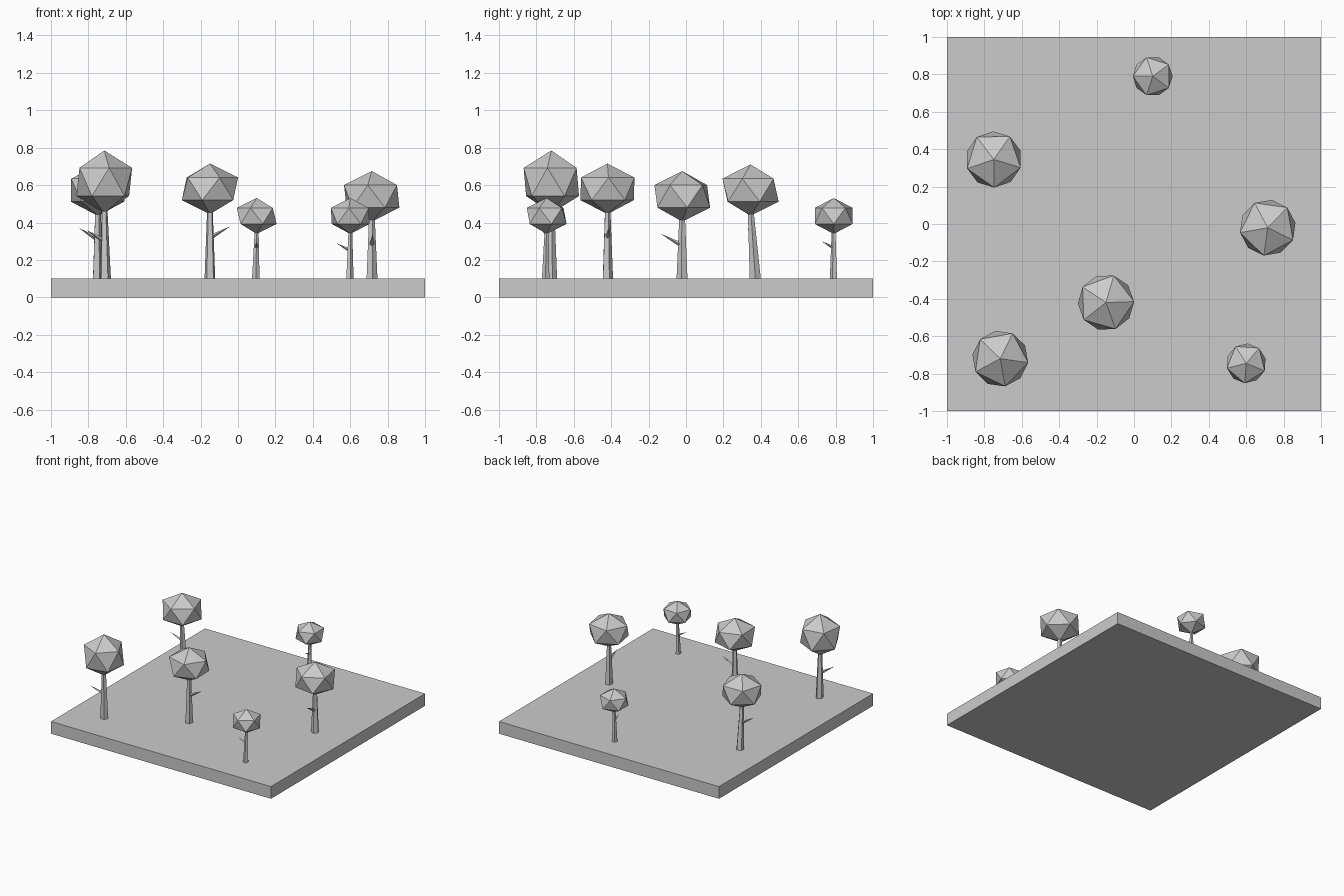
import bpy
import math
from mathutils import Vector

cube = bpy.data.objects.get("Cube")
if cube:
    bpy.data.objects.remove(cube, do_unlink=True)

grey = bpy.data.materials.new("plain_grey")
grey.use_nodes = True
colour = (0.6, 0.6, 0.6, 1)
grey.diffuse_color = colour
grey.node_tree.nodes["Principled BSDF"].inputs["Base Color"].default_value = colour

GROUND = 0.1


def finish(name):
    """Name the new object and give it the material."""
    obj = bpy.context.object
    obj.name = name
    obj.data.materials.append(grey)
    return obj


def taper(name, start, end, r1, r2, sides, turn=0.0):
    """Tapered prism running between two points."""
    start, end = Vector(start), Vector(end)
    axis = end - start
    bpy.ops.mesh.primitive_cone_add(vertices=sides, radius1=r1, radius2=r2,
                                    depth=axis.length, location=(start + end) / 2)
    obj = finish(name)
    obj.rotation_mode = 'QUATERNION'
    spin = Vector((0, 0, 1)).rotation_difference(axis)
    obj.rotation_quaternion = spin @ Vector((0, 0, 1)).rotation_difference(
        Vector((0, 0, 1)))
    for v in obj.data.vertices:
        x, y = v.co.x, v.co.y
        v.co.x = x * math.cos(turn) - y * math.sin(turn)
        v.co.y = x * math.sin(turn) + y * math.cos(turn)
    return obj


def tree(number, base, crown, radius, half_height, turn, tip, thick):
    turn = math.radians(turn)
    # Trunk, rising into the crown
    foot = Vector((*base, GROUND))
    top = Vector(crown) - Vector((0, 0, half_height * 0.7))
    taper(f"trunk_{number}", foot, top, thick, thick * 0.5, 5, turn)
    # Faceted crown with one point straight up
    bpy.ops.mesh.primitive_ico_sphere_add(subdivisions=1, radius=1, location=crown,
                                          rotation=(0, 0, turn))
    finish(f"crown_{number}").scale = (radius, radius, half_height)
    # Pointed side branch, starting inside the trunk
    tip = Vector(tip)
    root_z = tip.z - 0.55 * (tip.xy - foot.xy).length
    root = foot.lerp(top, (root_z - GROUND) / (top.z - GROUND))
    taper(f"branch_{number}", root, tip, thick * 0.45, 0, 4)


# Ground slab
bpy.ops.mesh.primitive_cube_add(size=1, location=(0, 0, GROUND / 2))
finish("ground_slab").scale = (2, 2, GROUND)

# Trees: base, crown centre, crown radius, half height, turn, branch tip, trunk radius
tree(1, (-0.71, -0.72), (-0.715, -0.72, 0.617), 0.168, 0.168, -8, (-0.81, -0.77, 0.36), 0.031)
tree(2, (-0.15, -0.42), (-0.15, -0.42, 0.58), 0.168, 0.135, 2, (-0.04, -0.41, 0.38), 0.03)
tree(3, (0.715, -0.02), (0.715, -0.02, 0.54), 0.168, 0.135, 46, (0.72, -0.135, 0.34), 0.031)
tree(4, (-0.75, 0.37), (-0.75, 0.345, 0.573), 0.168, 0.137, -17, (-0.85, 0.33, 0.37), 0.031)
tree(5, (0.095, 0.79), (0.1, 0.79, 0.435), 0.119, 0.096, 36, (0.1, 0.725, 0.30), 0.021)
tree(6, (0.597, -0.75), (0.6, -0.745, 0.435), 0.119, 0.096, 50, (0.525, -0.755, 0.29), 0.021)
